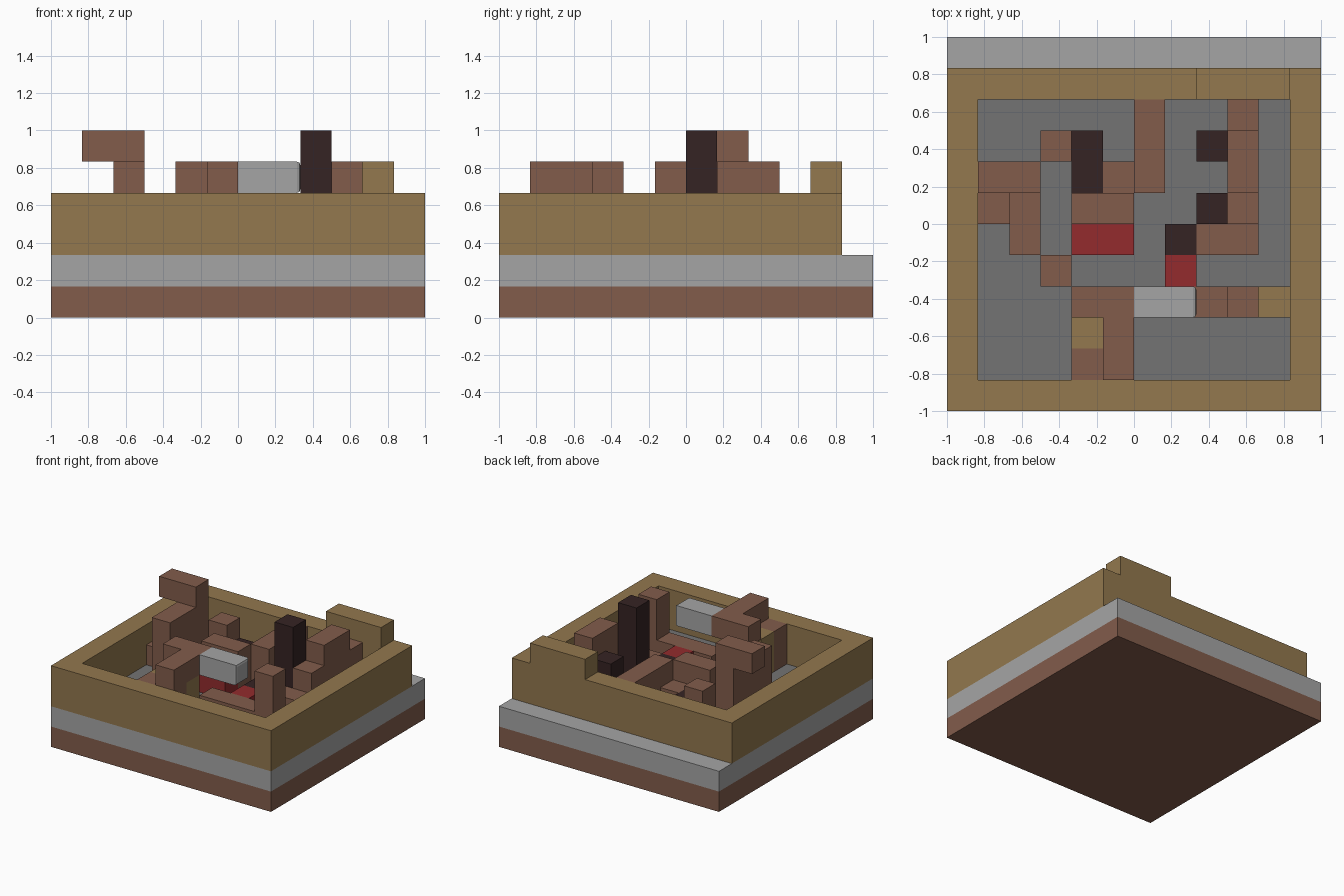
import bpy
import bmesh
from mathutils import Vector

old = bpy.data.objects.get("Cube")
if old:
    bpy.data.objects.remove(old)

U = 1 / 6  # size of one building cell


def material(name, rgb):
    lin = [((c / 255 + 0.055) / 1.055) ** 2.4 for c in rgb]
    m = bpy.data.materials.new(name)
    m.use_nodes = True
    m.diffuse_color = (*lin, 1)
    m.node_tree.nodes["Principled BSDF"].inputs["Base Color"].default_value = (*lin, 1)
    return m


brown = material("clay brown", (130, 92, 75))
pale = material("pale grey", (165, 165, 165))
tan = material("sand tan", (147, 120, 78))
slate = material("slate grey", (116, 116, 116))
dark = material("dark umber", (53, 35, 35))
red = material("deep red", (147, 43, 45))


def block(name, mat, x, y, z):
    """Box between cell coordinates, counted from the front right bottom corner."""
    bm = bmesh.new()
    bmesh.ops.create_cube(bm, size=1)
    lo = Vector((x[0] - 6, y[0] - 6, z[0])) * U
    hi = Vector((x[1] - 6, y[1] - 6, z[1])) * U
    for v in bm.verts:
        v.co = Vector([lo[i] + (v.co[i] + 0.5) * (hi[i] - lo[i]) for i in range(3)])
    mesh = bpy.data.meshes.new(name)
    bm.to_mesh(mesh)
    bm.free()
    mesh.materials.append(mat)
    ob = bpy.data.objects.new(name, mesh)
    bpy.context.collection.objects.link(ob)
    return ob


# Layered base, with a slate floor inside the walls
block("base_layer", brown, (0, 12), (0, 12), (0, 1))
stone = block("stone_layer", pale, (0, 12), (0, 12), (1, 2))
block("floor", slate, (1, 11), (1, 10), (2, 2.02))

# Enclosing walls and the raised back section
block("front_wall", tan, (0, 12), (0, 1), (2, 4))
block("back_wall", tan, (0, 12), (10, 11), (2, 4))
for side, x in (("right", 0), ("left", 11)):
    block(side + "_wall", tan, (x, x + 1), (1, 10), (2, 4))
block("back_wall_crest", tan, (8, 11), (10, 11), (4, 5))

# Right-hand structure with an overhanging top
block("right_tower", brown, (2, 3), (5, 8), (2, 5))
block("right_tower_overhang", brown, (1, 3), (7, 8), (5, 6))
block("right_tower_step", brown, (1, 2), (6, 7), (2, 3))
block("right_low_block", brown, (3, 4), (4, 5), (2, 3))

# Front structure with a raised arm
block("front_column", brown, (5, 6), (1, 2), (2, 5))
block("front_arm", brown, (5, 6), (2, 4), (4, 5))
block("front_arm_end", brown, (4, 6), (3, 4), (4, 5))
block("front_half_column", brown, (4, 5), (1, 2), (2, 4))
block("front_tan_block", tan, (4, 6), (2, 3), (2, 4))

# Pale bar over a low beam, ending in a post
bar = block("pale_bar", pale, (6, 8), (3, 4), (4, 5))
bevel = bar.modifiers.new("rounded_end", "BEVEL")
bevel.width = 0.018
bevel.segments = 2
bevel.limit_method = "WEIGHT"
weights = bar.data.attributes.new("bevel_weight_edge", "FLOAT", "EDGE")
for e in bar.data.edges:
    if all(bar.data.vertices[i].co.x > U for i in e.vertices):
        weights.data[e.index].value = 1
block("low_beam", brown, (6, 9), (3, 4), (2, 3))
block("beam_post", brown, (9, 10), (3, 4), (2, 5))
block("beam_tan_end", tan, (10, 11), (3, 4), (2, 3))

# Centre blocks
block("centre_block", brown, (4, 6), (6, 7), (2, 4))
block("centre_red_block", red, (4, 6), (5, 6), (2, 3))
block("small_red_block", red, (7, 8), (4, 5), (2, 3))
block("centre_dark_block", dark, (7, 8), (5, 6), (2, 3))

# Back blocks
block("back_brown_block", brown, (3, 4), (8, 9), (2, 4))
block("back_dark_block", dark, (4, 5), (7, 9), (2, 3))
block("back_low_block", brown, (5, 6), (7, 8), (2, 3))
block("back_beam", brown, (6, 7), (7, 10), (2, 4))

# Left-hand stepped structure and dark posts
block("left_low_step", brown, (8, 10), (5, 6), (2, 3))
block("left_middle_step", brown, (9, 10), (6, 7), (2, 4))
block("left_top_step", brown, (9, 10), (7, 9), (2, 5))
block("left_back_step", brown, (9, 10), (9, 10), (2, 4))
block("tall_dark_post", dark, (8, 9), (6, 7), (2, 6))
block("short_dark_post", dark, (8, 9), (8, 9), (2, 4))
